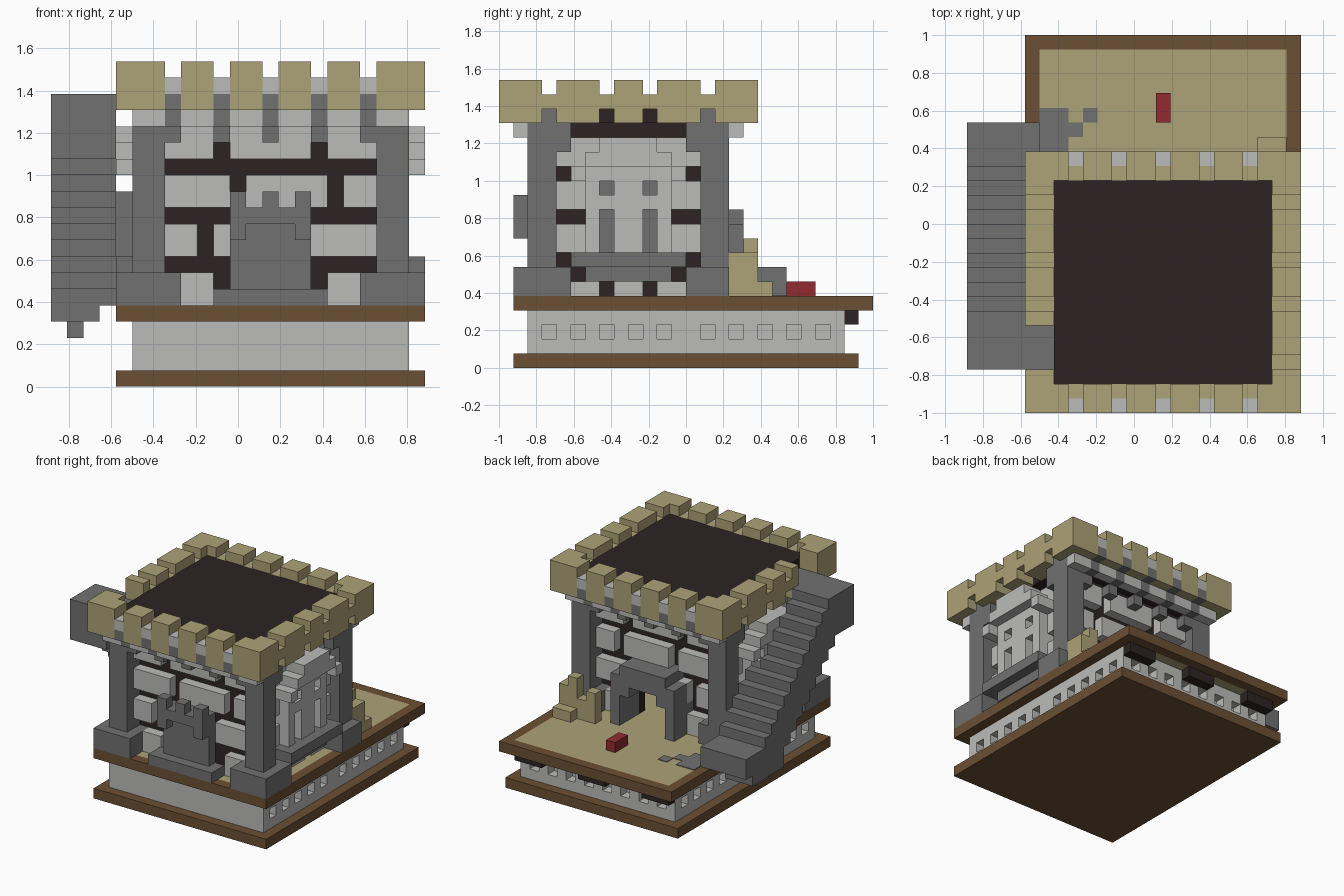
import bpy
import bmesh

if "Cube" in bpy.data.objects:
    bpy.data.objects.remove(bpy.data.objects["Cube"], do_unlink=True)

UNIT = 1 / 13              # edge of one building cell
TOWER_X, TOWER_Y = 2, -4   # tower axis in cells; every part is laid out around it


def material(name, *colour):
    mat = bpy.data.materials.new(name)
    mat.use_nodes = True
    rgba = (*colour, 1)
    mat.diffuse_color = rgba
    mat.node_tree.nodes["Principled BSDF"].inputs["Base Color"].default_value = rgba
    return mat


sand = material("sandstone", .42, .36, .185)
pale = material("pale stone", .5, .5, .49)
grey = material("grey stone", .165, .165, .165)
dark = material("dark timber", .026, .017, .017)
wood = material("brown wood", .15, .08, .033)
red = material("red cloth", .28, .024, .028)


class Part:
    """One object made of axis-aligned blocks, optionally mirrored."""

    def __init__(self, name, mat):
        self.bm = bmesh.new()
        self.name, self.mat = name, mat

    def block(self, x, y, z, mirror=""):
        if not isinstance(x, tuple):
            x = (-x, x)
        if not isinstance(y, tuple):
            y = (-y, y)
        xs = [x, (-x[1], -x[0])] if "x" in mirror else [x]
        ys = [y, (-y[1], -y[0])] if "y" in mirror else [y]
        for a in xs:
            for b in ys:
                cube = bmesh.ops.create_cube(self.bm, size=1)
                for v in cube["verts"]:
                    v.co.x = (a[v.co.x > 0] + TOWER_X) * UNIT
                    v.co.y = (b[v.co.y > 0] + TOWER_Y) * UNIT
                    v.co.z = z[v.co.z > 0] * UNIT
        return self

    def build(self):
        mesh = bpy.data.meshes.new(self.name)
        self.bm.to_mesh(mesh)
        self.bm.free()
        mesh.materials.append(self.mat)
        obj = bpy.data.objects.new(self.name, mesh)
        bpy.context.collection.objects.link(obj)


def runs(start, end, gaps):
    """Solid stretches between start and end, leaving one-cell gaps."""
    pieces = []
    for gap in sorted(gaps):
        if gap > start:
            pieces.append((start, gap))
        start = gap + 1
    return pieces + [(start, end)]


def cell(start):
    return (start, start + 1)


# Plinth: bottom slab, pale wall with square niches, framed deck
Part("bottom_slab", wood).block(x=9.5, y=(-8, 16), z=(0, 1)).build()
plinth = Part("plinth_wall", pale)
for course in (cell(1), cell(3)):
    plinth.block(x=8.5, y=(-7, 15), z=course)
plinth.block(x=7.5, y=(-7, 14), z=(2, 3))
side_niches = [*range(-6, 3, 2), *range(5, 14, 2)]
for pier in runs(-7, 15, side_niches):
    plinth.block(x=(7.5, 8.5), y=pier, z=(2, 3), mirror="x")
for pier in runs(-8.5, 8.5, [2 * i - 7.5 for i in range(8)]):
    plinth.block(x=pier, y=(14, 15), z=(2, 3))
plinth.build()
brackets = Part("deck_brackets", dark)
for middle in (-7, 0, 7):
    brackets.block(x=(middle - 1.5, middle + 1.5), y=(15, 16), z=(3, 4))
brackets.build()
Part("deck", sand).block(x=8.5, y=(-7, 16), z=(4, 5)).build()
frame = Part("deck_frame", wood)
frame.block(x=(8.5, 9.5), y=(-8, 17), z=(4, 5), mirror="x")
for edge in (cell(-8), cell(16)):
    frame.block(x=8.5, y=edge, z=(4, 5))
frame.build()

# Tower core and roof, hollow behind the back doorway
core = Part("tower_core", dark)
core.block(x=6.5, y=(-5, -4), z=(5, 17))
core.block(x=(5.5, 6.5), y=5, z=(5, 17), mirror="x")
core.block(x=(2.5, 6.5), y=(4, 5), z=(5, 17), mirror="x")
core.block(x=2.5, y=(4, 5), z=(9, 17))
core.build()
Part("roof", dark).block(x=7.5, y=7, z=(17, 19)).build()

# Corner pillars with feet
pillars = Part("corner_pillars", grey)
pillars.block(x=(6.5, 8.5), y=(5, 7), z=(5, 18), mirror="xy")
pillars.block(x=(7.5, 8.5), y=(4, 5), z=(15, 17), mirror="xy")
pillars.block(x=(5.5, 9.5), y=(-8, -4), z=(5, 7), mirror="x")
pillars.block(x=(5.5, 9.5), y=(4, 7), z=(5, 7), mirror="x")
pillars.build()

# Stone bricks on front and back, then on both sides
bricks = Part("wall_bricks", pale)
bricks.block(x=(3.5, 5.5), y=(5, 6), z=(5, 7), mirror="xy")
rows = {
    8: [(-6.5, -4.5), (-3.5, -2.5), (2.5, 6.5)],
    11: runs(-6.5, 6.5, [-2.5, 3.5]),
    14: runs(-6.5, 6.5, [-3.5, 2.5]),
}
for low, row in rows.items():
    for brick in row:
        bricks.block(x=brick, y=(5, 6), z=(low, low + 2), mirror="y")
for low in (8, 11):
    bricks.block(x=(6.5, 7.5), y=(3, 5), z=(low, low + 2), mirror="xy")
for half, low in ((5, 14), (4, 15)):
    bricks.block(x=(6.5, 7.5), y=half, z=cell(low), mirror="x")
for brick in runs(-4, 4, [-2, 1]):
    bricks.block(x=(6.5, 7.5), y=brick, z=(5, 6), mirror="x")
bricks.build()

# Side windows: frame, hood, panes and sill
window = Part("window_frames", pale)
window.block(x=(6.5, 8.5), y=(2, 3), z=(8, 14), mirror="xy")
window.block(x=(6.5, 8.5), y=1, z=(8, 14), mirror="x")
for bar in (11, 13):
    window.block(x=(6.5, 8.5), y=3, z=cell(bar), mirror="x")
window.block(x=(7.5, 9.5), y=(3, 4), z=(13, 14), mirror="xy")
for half, low in ((3, 14), (2, 15)):
    window.block(x=(7.5, 9.5), y=half, z=cell(low), mirror="x")
window.build()
Part("window_panes", grey).block(x=(6.5, 7.6), y=2.5, z=(8, 13), mirror="x").build()
sill = Part("window_sills", grey)
sill.block(x=(6.5, 9.5), y=4, z=(7, 8), mirror="x")
sill.block(x=(6.5, 8.5), y=3, z=(6, 7), mirror="x")
sill.build()

# Front bay with a small battlement
bay = Part("front_bay", grey)
bay.block(x=3.5, y=(-8, -6), z=(5, 6))
bay.block(x=2.5, y=(-7, -6), z=(6, 11))
bay.block(x=2.5, y=(-8, -7), z=(10, 11))
bay.block(x=(1.5, 2.5), y=(-8, -7), z=(9, 12), mirror="x")
bay.block(x=.5, y=(-8, -7), z=(11, 12))
bay.build()

# Back door arch
arch = Part("door_arch", grey)
arch.block(x=(2.5, 3.5), y=(5, 8), z=(5, 10), mirror="x")
arch.block(x=(1.5, 2.5), y=(6, 8), z=(8, 9), mirror="x")
arch.block(x=2.5, y=(5, 8), z=(9, 11))
arch.build()

# Battlement: merlons, low walls, stepped corbels and the band between them
front_gaps = [3 * i - 6.5 for i in range(5)]
side_gaps = [-6, -2, 1, 5]
stair_gaps = [-6, -5, -4]
battlement = Part("battlement", sand)
ledge = Part("pale_ledge", pale)
corbels = Part("corbels", grey)
for merlon in runs(-9.5, 9.5, front_gaps):
    battlement.block(x=merlon, y=(7, 9), z=(17, 20), mirror="y")
for gap in front_gaps:
    battlement.block(x=cell(gap), y=(7, 8), z=(18, 19), mirror="y")
    ledge.block(x=cell(gap), y=(8, 9), z=(18, 19), mirror="y")
    for step in range(3):
        corbels.block(x=cell(gap), y=cell(6 + step), z=cell(15 + step), mirror="y")
for band in runs(-8.5, 8.5, front_gaps):
    ledge.block(x=band, y=(7, 8), z=(16, 17), mirror="y")
for merlon in runs(-9, 9, side_gaps):
    battlement.block(x=(7.5, 9.5), y=merlon, z=(17, 20))
for merlon in runs(-9, 9, side_gaps + stair_gaps[1:]):
    battlement.block(x=(-9.5, -7.5), y=merlon, z=(17, 20))
for gap in side_gaps:
    battlement.block(x=(7.5, 9.5), y=cell(gap), z=(18, 19))
    if gap not in stair_gaps:
        battlement.block(x=(-9.5, -7.5), y=cell(gap), z=(18, 19))
for part in (battlement, ledge, corbels):
    part.build()

# Outer staircase from the deck up to the roof
stairs = Part("staircase", grey)
stairs.block(x=(-13.5, -8.5), y=(8, 11), z=(5, 7))
for i in range(11):
    inner = -8.5 if i < 5 else -9.5
    stairs.block(x=(-13.5, inner), y=cell(7 - i), z=(max(5, 3 + i), 8 + i))
stairs.block(x=(-13.5, -9.5), y=(-6, -3), z=(14, 18))
stairs.block(x=(-9.5, -7.5), y=(-6, -3), z=(17, 18))
stairs.block(x=(-13.5, -10.5), y=(5, 10), z=(4, 5))
stairs.block(x=(-12.5, -11.5), y=(6, 8), z=(3, 4))
stairs.build()

# Deck details: worn paving, broken sandstone wall, red bundle
paving = Part("grey_paving", grey)
top = (5, 5.06)
paving.block(x=(-8.5, -6.5), y=(9, 12), z=top)
paving.block(x=cell(-6.5), y=cell(10), z=top)
paving.block(x=cell(-5.5), y=cell(11), z=top)
paving.build()
ruin = Part("broken_wall", sand)
ruin.block(x=(4.5, 8.5), y=(8, 9), z=(5, 7))
ruin.block(x=cell(6.5), y=cell(8), z=(7, 9))
ruin.block(x=cell(4.5), y=cell(8), z=(7, 8))
ruin.block(x=cell(7.5), y=(7, 9), z=(5, 8))
ruin.block(x=(6.5, 8.5), y=cell(9), z=(5, 6))
ruin.build()
Part("red_bundle", red).block(x=.5, y=(11, 13), z=(5, 6)).build()
